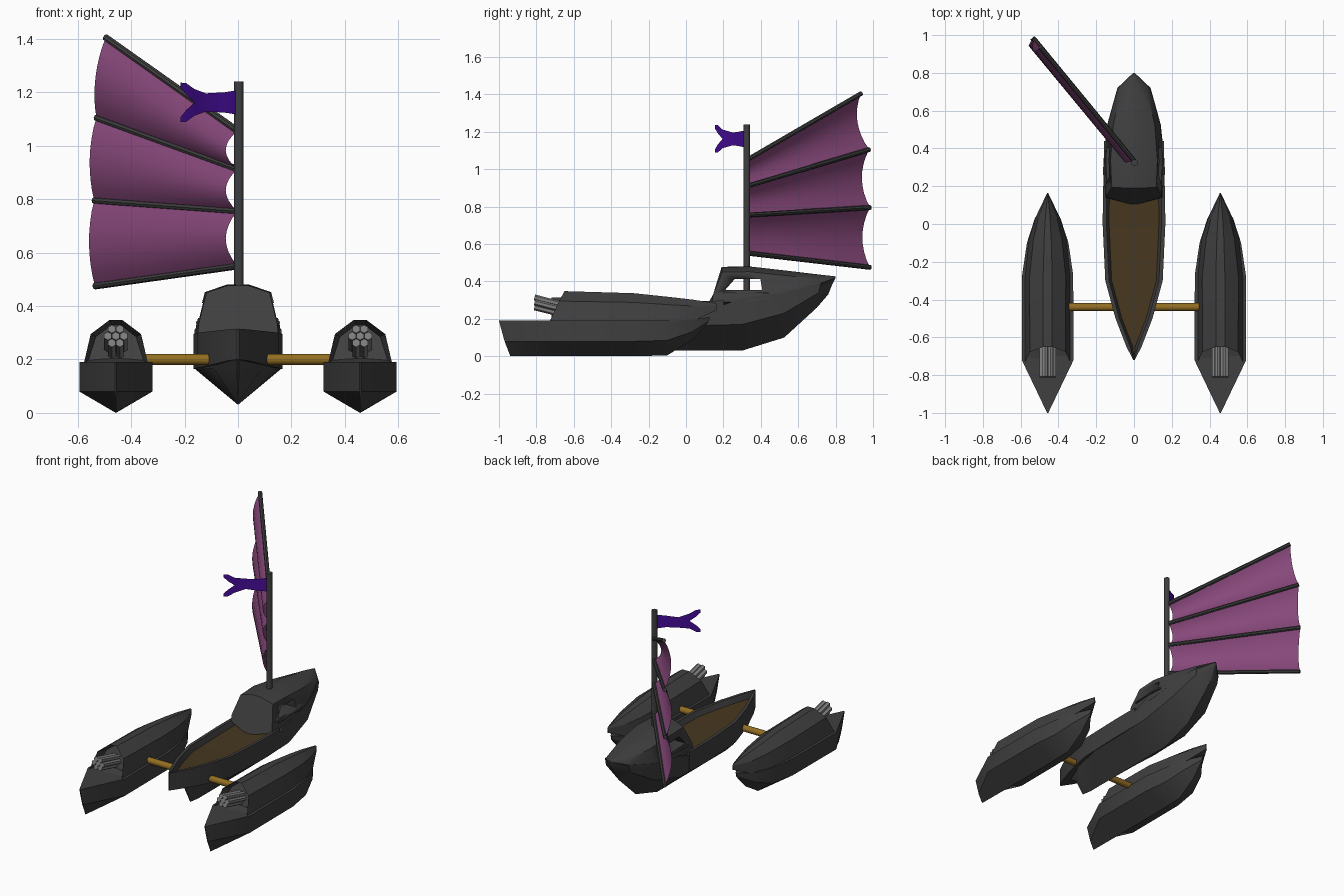
import bpy, bmesh, math
from mathutils import Vector

if "Cube" in bpy.data.objects:
    bpy.data.objects.remove(bpy.data.objects["Cube"], do_unlink=True)


def material(name, r, g, b):
    m = bpy.data.materials.new(name)
    m.use_nodes = True
    m.diffuse_color = (r, g, b, 1)
    m.node_tree.nodes["Principled BSDF"].inputs["Base Color"].default_value = (r, g, b, 1)
    return m


HULL = material("charcoal hull", .05, .05, .05)
DECK = material("brown deck", .062, .038, .014)
GOLD = material("gold beam", .29, .155, .016)
STEEL = material("steel grey", .21, .21, .21)
SAIL = material("plum sail", .24, .064, .195)
FLAG = material("violet flag", .062, .004, .32)


def finish(bm, name, *mats, angle=30):
    bmesh.ops.recalc_face_normals(bm, faces=bm.faces)
    me = bpy.data.meshes.new(name)
    bm.to_mesh(me)
    bm.free()
    ob = bpy.data.objects.new(name, me)
    bpy.context.collection.objects.link(ob)
    for m in mats:
        me.materials.append(m)
    bpy.ops.object.select_all(action='DESELECT')
    ob.select_set(True)
    bpy.context.view_layer.objects.active = ob
    bpy.ops.object.shade_smooth_by_angle(angle=math.radians(angle))
    return ob


def loft(name, halves, mats, cx=0, painted=(), recess=False):
    """Skin mirrored half sections (keel centre to top centre) into a solid."""
    bm = bmesh.new()
    rings = []
    for half in halves:
        ring = half + [(-x, y, z) for x, y, z in reversed(half[1:-1])]
        rings.append([bm.verts.new((x + cx, y, z)) for x, y, z in ring])
    n = len(rings[0])
    for a, b in zip(rings, rings[1:]):
        for i in range(n):
            f = bm.faces.new((a[i], a[(i + 1) % n], b[(i + 1) % n], b[i]))
            f.material_index = int(i in painted)
    front = bm.faces.new(rings[0])
    bm.faces.new(rings[-1])
    if recess:
        bmesh.ops.recalc_face_normals(bm, faces=bm.faces)
        bmesh.ops.inset_individual(bm, faces=[front], thickness=.022, depth=0)
        bmesh.ops.translate(bm, verts=front.verts, vec=(0, .07, 0))
        # walls of the recess come from pulling a second, narrow inset inward
    return finish(bm, name, *mats)


def rod(name, start, end, radius, mat, sides=12):
    a, b = Vector(start), Vector(end)
    bm = bmesh.new()
    bmesh.ops.create_cone(bm, cap_ends=True, segments=sides, radius1=radius,
                          radius2=radius, depth=(b - a).length)
    turn = (b - a).to_track_quat('Z', 'Y').to_matrix().to_4x4()
    turn.translation = (a + b) / 2
    bmesh.ops.transform(bm, matrix=turn, verts=bm.verts)
    return finish(bm, name, mat, angle=40)


def hull_section(yt, yk, w, zk, zc, zt):
    return [(0, yk, zk), (w, yk + (yt - yk) * .5, zc), (w, yt, zt), (0, yt, zt)]


# Central lower hull
loft("main_hull", [hull_section(*s) for s in (
    (-.62, -.5, .004, .04, .16, .2), (-.45, -.42, .09, .03, .165, .2),
    (-.2, -.2, .155, .03, .165, .22), (.1, .1, .162, .03, .165, .24),
    (.3, .3, .163, .03, .17, .31), (.525, .525, .142, .1, .23, .34),
    (.72, .7, .088, .26, .34, .39), (.8, .76, .004, .33, .38, .42))], [HULL])

# Bulwark with sunken deck
bulwark = []
for y, w, keel, low, top in ((-.72, .004, .2, .2, .315), (-.65, .04, .2, .195, .312),
                             (-.5, .098, .195, .18, .306), (-.3, .152, .18, .168, .3),
                             (0, .166, .17, .165, .295), (.2, .164, .17, .168, .297)):
    rim, inner = max(w - .02, .001), max(w - .034, .0005)
    bulwark.append([(0, y, keel), (w, y, low), (w, y, top), (rim, y, top),
                    (inner, y, top - .035), (0, y, top - .035)])
loft("bulwark_and_deck", bulwark, [HULL, DECK], painted=(4, 5))

# Cabin with raked front and pointed stern
cabin_halves = [[(0, .1, .25), (.15, .14, .29), (.148, .145, .33), (.118, .195, .45),
                 (.04, .19, .476), (0, .19, .478)]]
for y, w, base, shoulder, top in ((.34, .161, .29, .452, .48), (.525, .142, .325, .432, .459),
                                  (.72, .088, .38, .412, .436), (.8, .003, .418, .423, .427)):
    lower = base + (shoulder - base) * .25
    cabin_halves.append([(0, y, base), (w, y, base), (w * .97, y, lower),
                         (w * .77, y, shoulder), (w * .26, y, top), (0, y, top)])
cabin = loft("cabin", cabin_halves, [HULL])

# Window openings cut right through the cabin
bm = bmesh.new()
outline = ((.21, .355), (.26, .412), (.398, .412), (.408, .355))
face = bm.faces.new([bm.verts.new((-.3, y, z)) for y, z in outline])
side = bmesh.ops.extrude_face_region(bm, geom=[face])["geom"]
bmesh.ops.translate(bm, verts=[v for v in side if isinstance(v, bmesh.types.BMVert)],
                    vec=(.6, 0, 0))
cutter = finish(bm, "window_cutter", HULL)
cutter.hide_render = True
cut = cabin.modifiers.new("windows", 'BOOLEAN')
cut.operation, cut.solver, cut.object = 'DIFFERENCE', 'EXACT', cutter
bpy.context.view_layer.objects.active = cabin
bpy.ops.object.modifier_apply(modifier=cut.name)
bpy.data.objects.remove(cutter, do_unlink=True)

# Window sills
bm = bmesh.new()
bmesh.ops.create_cube(bm, size=1)
bmesh.ops.scale(bm, vec=(.316, .24, .008), verts=bm.verts)
bmesh.ops.translate(bm, vec=(0, .32, .338), verts=bm.verts)
finish(bm, "window_sill", HULL)

# Outrigger pods
for label, cx in (("left", .457), ("right", -.457)):
    loft(label + "_pod_hull", [hull_section(*s) for s in (
        (-1, -.94, .003, .002, .08, .19), (-.72, -.72, .137, 0, .08, .19),
        (-.27, -.27, .135, 0, .08, .19), (-.1, -.1, .11, .005, .085, .19),
        (.03, .03, .068, .085, .13, .195), (.13, .11, .003, .17, .185, .21))], [HULL], cx)
    cover = []
    for yb, yt, w, base, ws, shoulder, top in (
            (-.73, -.65, .12, .185, .094, .295, .348), (-.28, -.28, .12, .185, .096, .288, .337),
            (-.08, -.08, .1, .185, .075, .275, .316), (.04, .04, .062, .19, .048, .268, .302),
            (.163, .163, .003, .245, .002, .27, .283)):
        cover.append([(0, yb, base), (w, yb, base), (ws, yb + (yt - yb) * .65, shoulder),
                      (ws * .25, yt, top), (0, yt, top)])
    loft(label + "_pod_cover", cover, [HULL], cx, recess=True)
    # Cluster of hexagonal launch tubes
    spots = [(0, 0)] + [(.03 * math.cos(k * math.pi / 3), .03 * math.sin(k * math.pi / 3))
                        for k in range(6)]
    for i, (dx, dz) in enumerate(spots):
        rod(f"{label}_launch_tube_{i + 1}", (cx + dx, -.6, .235 + dz),
            (cx + dx, -.81, .288 + dz), .016, STEEL, 6)

# Cross beam
rod("cross_beam", (-.36, -.44, .2), (.36, -.44, .2), .021, GOLD)

# Mast and fanned spars
rod("mast", (.003, .325, .3), (.003, .325, 1.24), .018, HULL)
spars = [(Vector((0, .335, zb)), Vector(tip)) for zb, tip in (
    (1.055, (-.495, .937, 1.405)), (.912, (-.53, .98, 1.105)),
    (.755, (-.538, .985, .795)), (.55, (-.535, .985, .475)))]
for i, (a, b) in enumerate(spars):
    rod(f"sail_spar_{i + 1}", a, b, .013, HULL, 8)

# Billowing sail panels between spars
along, normal = Vector((-.62, .78, 0)), Vector((-.78, -.62, 0))
for p, ((a0, a1), (b0, b1)) in enumerate(zip(spars, spars[1:])):
    bm = bmesh.new()
    rows = []
    for j in range(9):
        v = j / 8
        bulge = math.sin(math.pi * v) ** .8 if 0 < j < 8 else 0
        start = a0.lerp(b0, v) + along * .02 * bulge
        end = a1.lerp(b1, v) - along * .02 * bulge
        rows.append([bm.verts.new(start.lerp(end, k / 4) + normal * .043 * bulge)
                     for k in range(5)])
    for r, s in zip(rows, rows[1:]):
        for k in range(4):
            bm.faces.new((r[k], r[k + 1], s[k + 1], s[k]))
    finish(bm, f"sail_panel_{p + 1}", SAIL, angle=60)

# Swallow-tailed flag: x, y, half height, half gap of the tail
columns = ((0, .32, .046, 0), (-.05, .28, .038, 0), (-.12, .25, .034, 0),
           (-.163, .195, .05, 0), (-.195, .17, .073, .03), (-.215, .155, .074, .055))
bm = bmesh.new()
for sign in (1, -1):
    strip = [[bm.verts.new((x, y, 1.162 + sign * h)) for h in (high, gap)]
             for x, y, high, gap in columns]
    for r, s in zip(strip, strip[1:]):
        bm.faces.new((r[0], s[0], s[1], r[1]))
bmesh.ops.remove_doubles(bm, verts=bm.verts, dist=.0005)
finish(bm, "flag", FLAG, angle=60)
